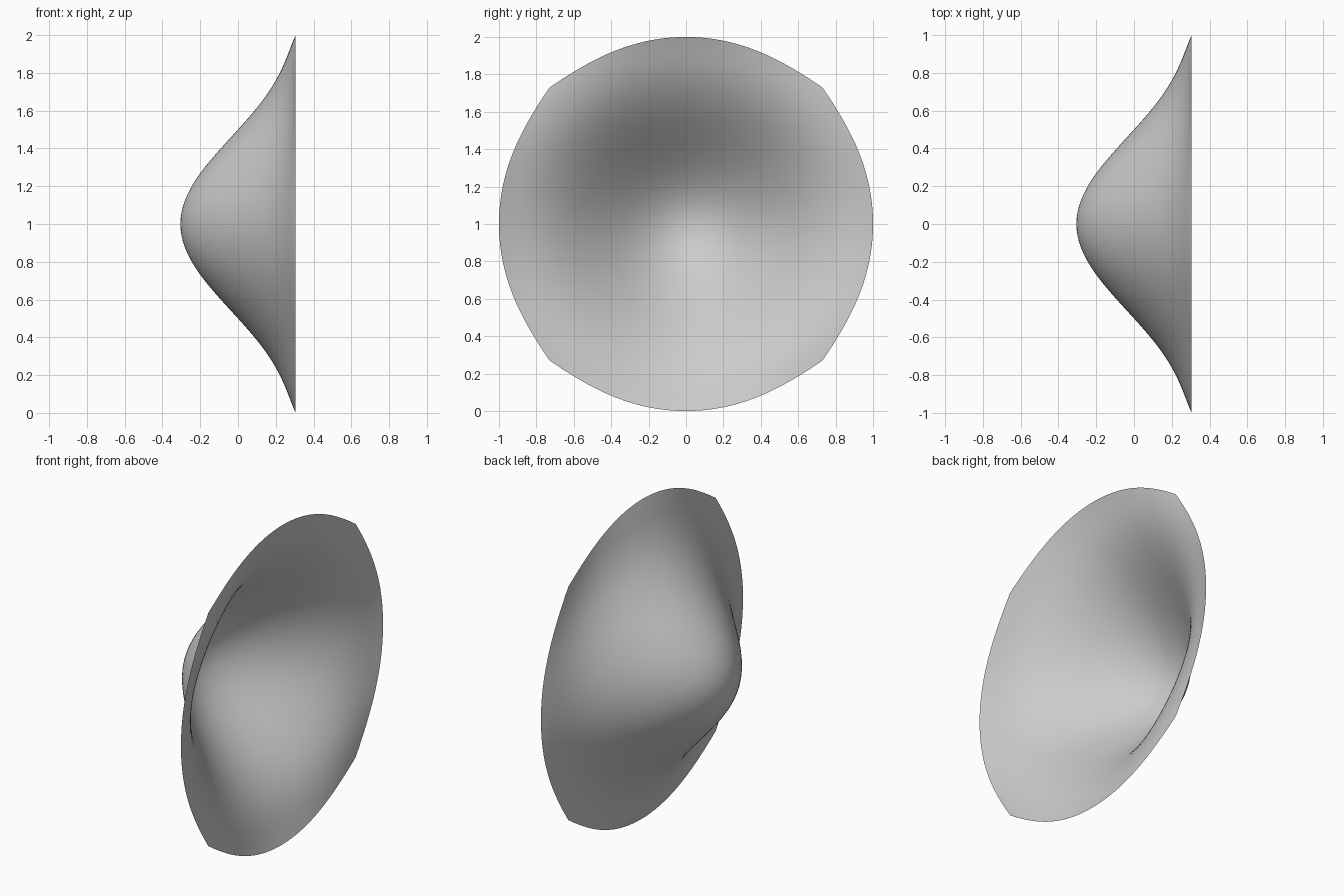
import bpy
import bmesh
from math import sqrt

if "Cube" in bpy.data.objects:
    bpy.data.objects.remove(bpy.data.objects["Cube"])


def falloff(u):
    # bell profile: 1 at the centre, 0 at the rim, with a flared edge
    s = u * u
    return (1 - s) * (1 - 1.567 * s + 0.937 * s * s)


# Bell-shaped patch: square grid warped to a disc with four slight corners
bm = bmesh.new()
bmesh.ops.create_grid(bm, x_segments=64, y_segments=64, size=1)
for vert in bm.verts:
    u, v = vert.co.x, vert.co.y
    k = 1 + 0.032 * (u * v) ** 6
    vert.co = (0.305 - 0.61 * falloff(u) * falloff(v),
               k * u * sqrt(1 - v * v / 2),
               1 + k * v * sqrt(1 - u * u / 2))
for face in bm.faces:
    face.smooth = True
bmesh.ops.recalc_face_normals(bm, faces=bm.faces)

mesh = bpy.data.meshes.new("curved_dish")
bm.to_mesh(mesh)
bm.free()
dish = bpy.data.objects.new("curved_dish", mesh)
bpy.context.collection.objects.link(dish)
